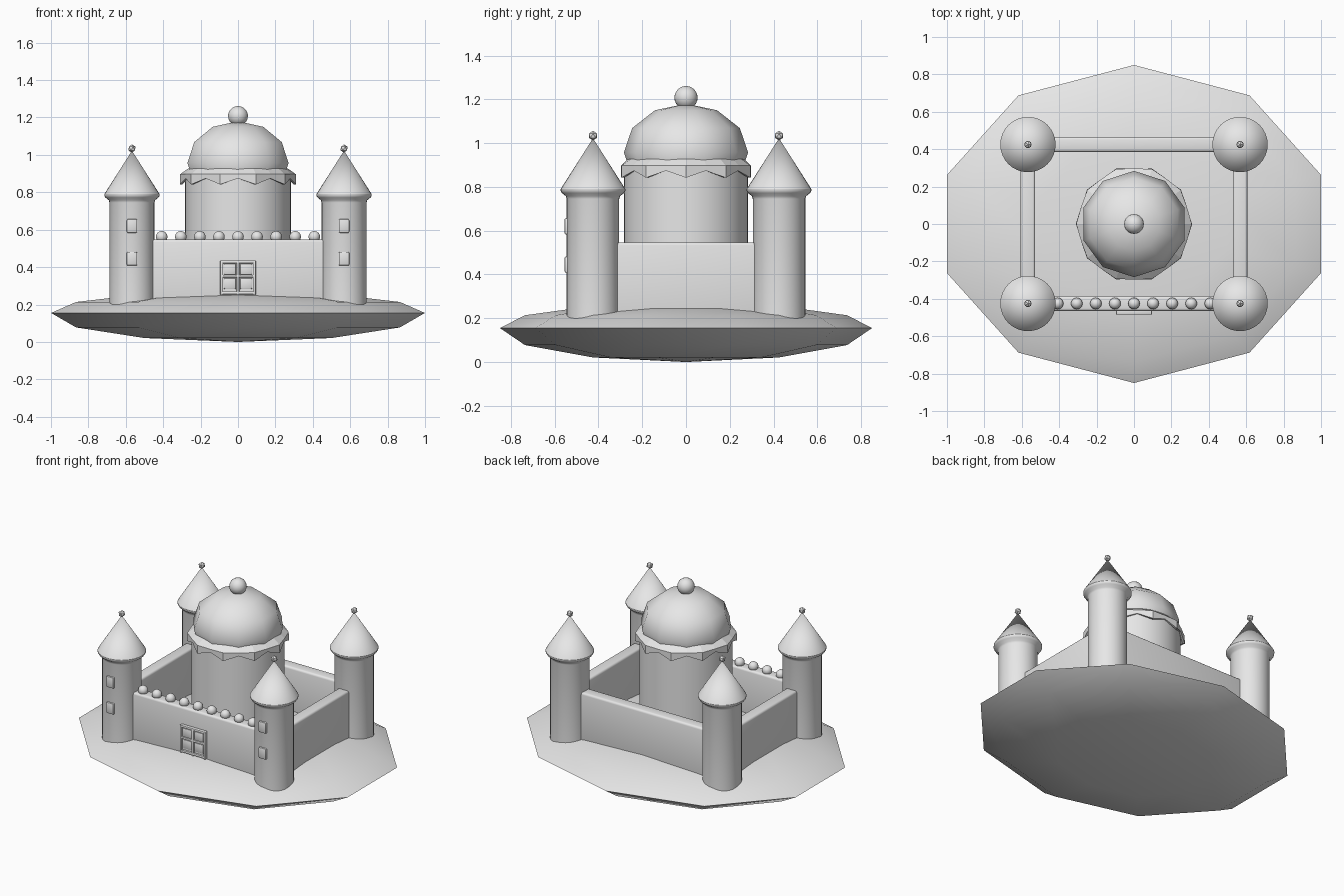
import bpy, bmesh
from math import sin, cos, pi, radians

cube = bpy.data.objects.get("Cube")
if cube:
    bpy.data.objects.remove(cube, do_unlink=True)

stone = bpy.data.materials.new("plain_grey")
stone.use_nodes = True
GREY = (0.8, 0.8, 0.8, 1)
stone.diffuse_color = GREY
bsdf = next(n for n in stone.node_tree.nodes if n.type == 'BSDF_PRINCIPLED')
bsdf.inputs["Base Color"].default_value = GREY


def finish(name, bm, loc=(0, 0, 0), angle=None):
    """Turn a bmesh into an object; angle (degrees) sets smooth shading."""
    bmesh.ops.remove_doubles(bm, verts=bm.verts, dist=1e-5)
    bmesh.ops.recalc_face_normals(bm, faces=bm.faces)
    mesh = bpy.data.meshes.new(name)
    bm.to_mesh(mesh)
    bm.free()
    mesh.materials.append(stone)
    obj = bpy.data.objects.new(name, mesh)
    obj.location = loc
    bpy.context.collection.objects.link(obj)
    if angle:
        bpy.ops.object.select_all(action='DESELECT')
        obj.select_set(True)
        bpy.context.view_layer.objects.active = obj
        bpy.ops.object.shade_smooth_by_angle(angle=radians(angle))
    return obj


def lathe(name, rings, n=32, loc=(0, 0, 0), scale=(1, 1), start=0.0, angle=None):
    """Revolve rings of (radius, z); a ring may be a function of the step."""
    bm = bmesh.new()
    loops = []
    for ring in rings:
        loop = []
        for i in range(n):
            r, z = ring(i) if callable(ring) else ring
            a = start + 2 * pi * i / n
            loop.append(bm.verts.new((r * cos(a) * scale[0], r * sin(a) * scale[1], z)))
        loops.append(loop)
    for lo, hi in zip(loops, loops[1:]):
        for i in range(n):
            j = (i + 1) % n
            bm.faces.new((lo[i], lo[j], hi[j], hi[i]))
    return finish(name, bm, loc, angle)


def arc(radius, down, up, rings):
    """Half-ellipse profile from bottom pole to top pole."""
    out = []
    for k in range(rings + 1):
        t = -pi / 2 + pi * k / rings
        r = 0 if k in (0, rings) else radius * cos(t)
        out.append((r, sin(t) * (up if t > 0 else down)))
    return out


def box(name, x0, x1, y0, y1, z0, z1, bevel=0.0, segments=2):
    bm = bmesh.new()
    bmesh.ops.create_cube(bm, size=1)
    for v in bm.verts:
        v.co = (x1 if v.co.x > 0 else x0, y1 if v.co.y > 0 else y0, z1 if v.co.z > 0 else z0)
    if bevel:
        bmesh.ops.bevel(bm, geom=list(bm.edges), offset=bevel, segments=segments,
                        profile=0.5, affect='EDGES')
    return finish(name, bm, angle=40 if bevel else None)


def ball(name, radius, loc, n=24):
    return lathe(name, arc(radius, radius, radius, n // 2), n, loc, angle=60)


# Lens-shaped ten-sided island
lathe("island", arc(1, 0.155, 0.117, 6), 10, (0, 0, 0.155), (1.051, 0.85), pi / 2, 42)

# Curtain walls
TX, TY = 0.567, 0.425
for sign, side in ((1, "left"), (-1, "right")):
    x = sign * TX
    box(side + "_wall", x - 0.039, x + 0.039, -TY, TY, 0.19, 0.547, 0.014, 3)
for sign, side in ((1, "back"), (-1, "front")):
    y = sign * TY
    box(side + "_wall", -TX, TX, y - 0.04, y + 0.04, 0.19, 0.548, 0.014, 3)

# Row of balls on the front wall
for i in range(-4, 5):
    ball("wall_ball", 0.031, (i * 0.102, -TY, 0.562), 16)

# Corner towers
for sx, side in ((1, "left"), (-1, "right")):
    for sy, end in ((1, "back"), (-1, "front")):
        x, y = sx * TX, sy * TY
        name = end + "_" + side + "_tower"
        lathe(name, [(0, 0.18), (0.12, 0.18), (0.12, 0.745), (0.124, 0.758), (0.142, 0.772),
                     (0.148, 0.782), (0.148, 0.79)], 32, (x, y, 0), angle=40)
        lathe(name + "_roof", [(0.148, 0.79), (0, 1.022)], 32, (x, y, 0), angle=40)
        bm = bmesh.new()
        bmesh.ops.create_icosphere(bm, subdivisions=1, radius=0.022)
        finish(name + "_finial", bm, (x, y, 1.034))
        if sy < 0:
            for z in (0.445, 0.62):
                box(name + "_window", x - 0.028, x + 0.028, y - 0.13, y - 0.10,
                    z - 0.037, z + 0.037, 0.007)

# Central keep
lathe("keep", [(0, 0.2), (0.283, 0.2), (0.283, 0.9), (0, 0.9)], 48, angle=40)

# Zigzag frieze under the dome
lathe("zigzag_frieze", [
    (0.25, 0.93), (0.268, 0.926),
    lambda i: (0.309 if i % 2 == 0 else 0.297, 0.897),
    lambda i: (0.311, 0.842) if i % 2 == 0 else (0.294, 0.874),
    lambda i: (0.297, 0.842) if i % 2 == 0 else (0.284, 0.876),
    (0.27, 0.885)], 20)

# Ten-sided dome and its ball
lathe("dome", arc(0.284, 0.223, 0.223, 6), 10, (0, 0, 0.957), start=pi / 2, angle=60)
ball("dome_ball", 0.053, (0, 0, 1.208))

# Gate window: back panel, frame bars, cross bars and four raised panes
F = -TY - 0.04
box("gate_panel", -0.088, 0.088, F - 0.008, F + 0.01, 0.25, 0.428)
for s in (-1, 1):
    box("gate_frame_side", s * 0.088 - 0.008, s * 0.088 + 0.008, F - 0.02, F + 0.01,
        0.25, 0.436, 0.005)
    z = 0.345 + s * 0.083
    box("gate_frame_rail", -0.096, 0.096, F - 0.02, F + 0.01, z - 0.008, z + 0.008, 0.005)
    for t in (-1, 1):
        cx, cz = s * 0.043, 0.35 + t * 0.038
        box("gate_pane", cx - 0.033, cx + 0.033, F - 0.016, F, cz - 0.03, cz + 0.03, 0.007)
box("gate_cross_upright", -0.007, 0.007, F - 0.02, F + 0.01, 0.25, 0.43, 0.004)
box("gate_cross_bar", -0.09, 0.09, F - 0.02, F + 0.01, 0.345, 0.359, 0.004)
